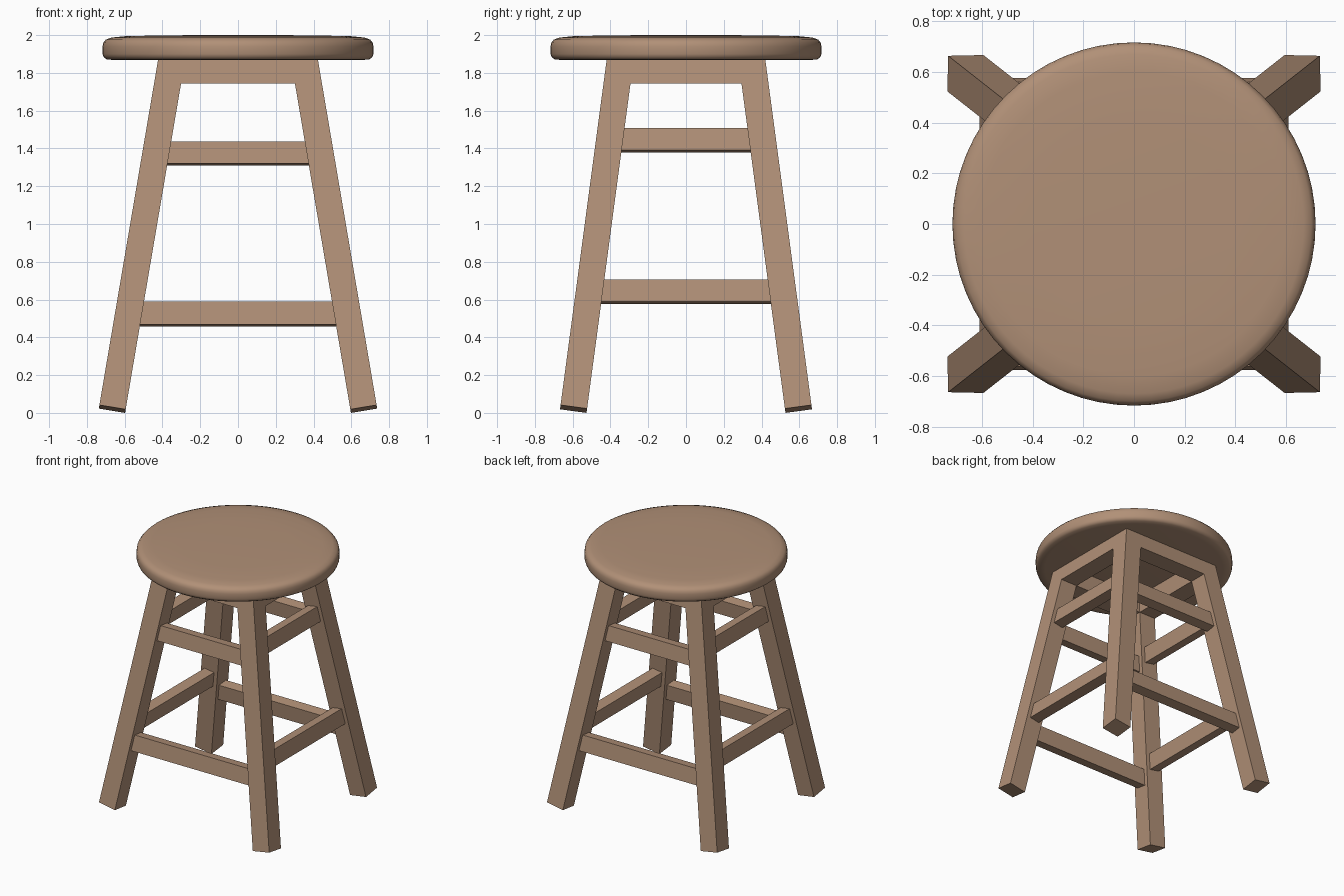
import bpy, bmesh, math

if "Cube" in bpy.data.objects:
    bpy.data.objects.remove(bpy.data.objects["Cube"])

wood = bpy.data.materials.new("warm brown wood")
wood.diffuse_color = (0.44, 0.28, 0.185, 1)
wood.use_nodes = True
wood.node_tree.nodes["Principled BSDF"].inputs["Base Color"].default_value = wood.diffuse_color

SX, SY = 0.17, 0.1335        # leg splay per unit of height
W = 0.143                    # leg width
Z_SEAT, Z_APRON = 1.872, 1.745


def outer(z):
    """Outer corner of a leg at height z."""
    return 0.423 + SX * (1.87 - z), 0.42 + SY * (1.87 - z)


def build(name, verts, faces):
    bm = bmesh.new()
    vs = [bm.verts.new(v) for v in verts]
    for f in faces:
        bm.faces.new([vs[i] for i in f])
    bmesh.ops.recalc_face_normals(bm, faces=bm.faces[:])
    me = bpy.data.meshes.new(name)
    bm.to_mesh(me)
    bm.free()
    me.materials.append(wood)
    ob = bpy.data.objects.new(name, me)
    bpy.context.collection.objects.link(ob)
    return ob


BOX = [(0, 1, 2, 3), (4, 5, 6, 7), (0, 1, 5, 4), (1, 2, 6, 5), (2, 3, 7, 6), (3, 0, 4, 7)]


def weld(name, boxes):
    """Join boxes that share corners, dropping the inner walls."""
    index, verts, faces = {}, [], {}
    for box in boxes:
        ids = []
        for p in box:
            key = tuple(round(c, 4) for c in p)
            if key not in index:
                index[key] = len(verts)
                verts.append(p)
            ids.append(index[key])
        for f in BOX:
            loop = [ids[i] for i in f]
            k = frozenset(loop)
            if k in faces:
                del faces[k]
            else:
                faces[k] = loop
    return build(name, verts, faces.values())


# Legs and apron: one welded frame
def ring(sx, sy, zs):
    pts = []
    for (dx, dy), z in zip(((0, 0), (W, 0), (W, W), (0, W)), zs):
        x, y = outer(z)
        pts.append((sx * (x - dx), sy * (y - dy), z))
    return pts


foot = (0.042, 0.019, 0.0, 0.023)    # feet cut square to the leg
boxes = []
for sx in (-1, 1):
    for sy in (-1, 1):
        low, mid, top = (ring(sx, sy, z) for z in (foot, [Z_APRON] * 4, [Z_SEAT] * 4))
        boxes += [low + mid, mid + top]
for s in (-1, 1):
    rail_x, rail_y = [], []
    for z in (Z_APRON, Z_SEAT):
        x, y = outer(z)
        xi, yi = x - W, y - W
        rail_x += [(-xi, s * y, z), (xi, s * y, z), (xi, s * yi, z), (-xi, s * yi, z)]
        rail_y += [(s * x, -yi, z), (s * x, yi, z), (s * xi, yi, z), (s * xi, -yi, z)]
    boxes += [rail_x, rail_y]
weld("leg_frame", boxes)


# Stretchers: set back from the leg faces and tilted with them
def stretcher(name, axis, side, z0, z1):
    slope = SY if axis == 0 else SX
    verts = []
    for z in (z0, z1):
        o = outer(z)
        out = o[1 - axis] - 0.03
        for end, depth in ((-1, 0), (1, 0), (1, 0.08), (-1, 0.08)):
            zz = z - depth * slope
            along = end * (outer(zz)[axis] - 0.07)
            across = side * (out - depth)
            verts.append((along, across, zz) if axis == 0 else (across, along, zz))
    build(name, verts, BOX)


for side, fb, lr in ((-1, "front", "left"), (1, "back", "right")):
    stretcher(fb + "_lower_stretcher", 0, side, 0.469, 0.590)
    stretcher(fb + "_upper_stretcher", 0, side, 1.321, 1.438)
    stretcher(lr + "_lower_stretcher", 1, side, 0.589, 0.707)
    stretcher(lr + "_upper_stretcher", 1, side, 1.391, 1.507)

# Seat: lathed disc with a soft rim
profile = [(0.4, 1.999), (0.6, 1.994), (0.67, 1.987), (0.70, 1.976), (0.713, 1.96),
           (0.717, 1.94), (0.717, 1.90), (0.711, 1.883), (0.695, 1.872), (0.65, 1.867)]
N = 64
verts = [(r * math.cos(2 * math.pi * i / N), r * math.sin(2 * math.pi * i / N), z)
         for r, z in profile for i in range(N)]
faces = [(k * N + i, k * N + (i + 1) % N, (k + 1) * N + (i + 1) % N, (k + 1) * N + i)
         for k in range(len(profile) - 1) for i in range(N)]
verts.append((0, 0, 2.0))
faces += [(i, (i + 1) % N, len(verts) - 1) for i in range(N)]
faces.append(tuple(range((len(profile) - 1) * N, len(profile) * N)))
seat = build("seat", verts, faces)
bpy.context.view_layer.objects.active = seat
seat.select_set(True)
bpy.ops.object.shade_smooth_by_angle(angle=math.radians(40))
